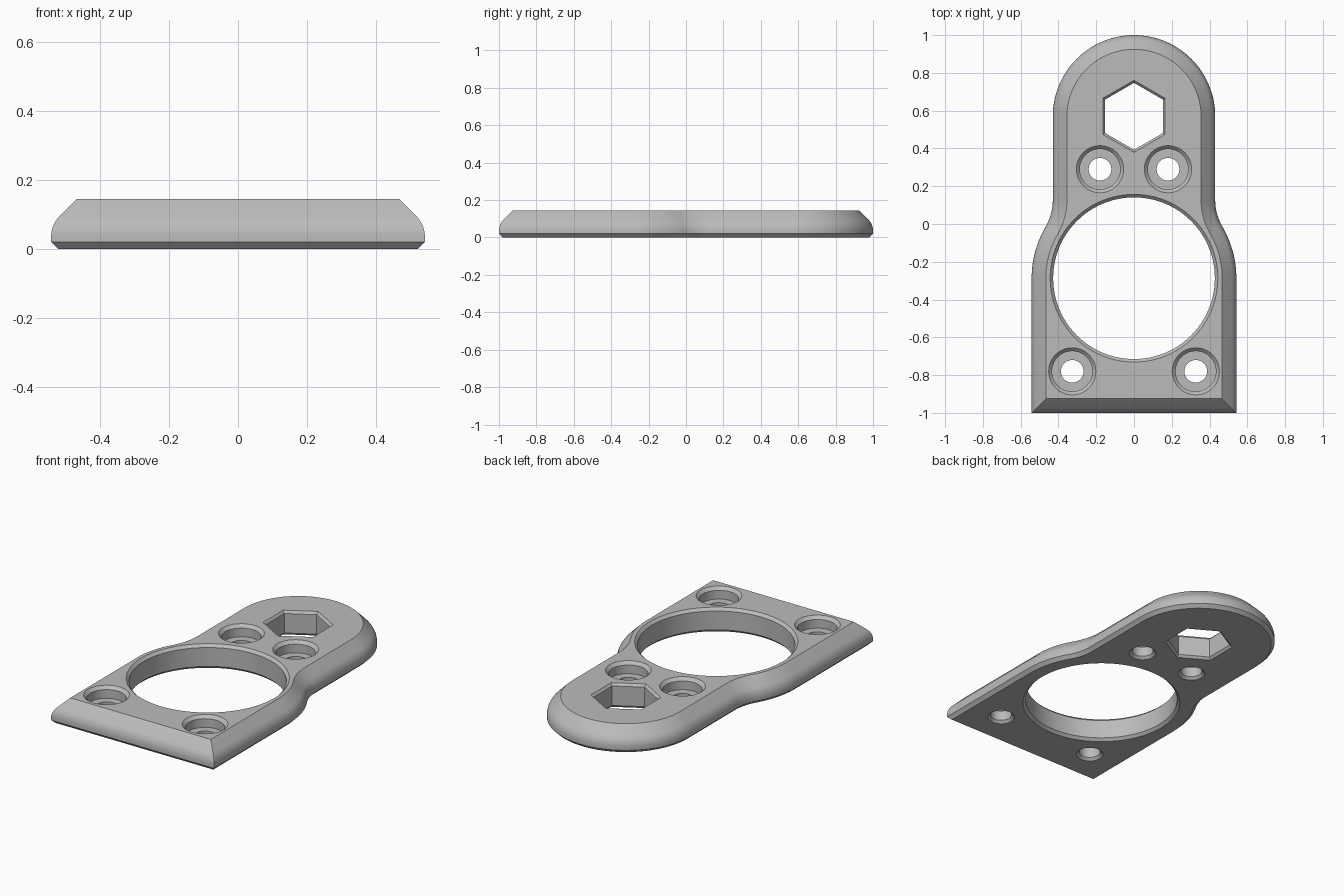
import bpy
import bmesh
from math import sin, cos, pi, atan2, radians, sqrt

if "Cube" in bpy.data.objects:
    bpy.data.objects.remove(bpy.data.objects["Cube"], do_unlink=True)

HEIGHT = 0.145
WIDE, NARROW, FILLET = 0.542, 0.43, 0.28   # half widths and waist fillet radius
RING_Y, HEAD_Y = -0.287, 0.57              # centres of the big hole and rounded head
EXTRA = 0.01                               # cutter overshoot beyond the plate


def arc(cx, cy, r, a0, a1, steps):
    return [(cx + r * cos(a0 + (a1 - a0) * i / steps),
             cy + r * sin(a0 + (a1 - a0) * i / steps)) for i in range(steps + 1)]


def outline(inset):
    """Plate outline moved inwards by inset."""
    rise = sqrt((WIDE + FILLET) ** 2 - (NARROW + FILLET) ** 2)
    a = atan2(rise, NARROW + FILLET)
    right = [(WIDE - inset, -1 + inset)]
    right += arc(0, RING_Y, WIDE - inset, 0, a, 14)
    right += arc(NARROW + FILLET, RING_Y + rise, FILLET + inset, pi + a, pi, 14)[1:]
    right += arc(0, HEAD_Y, NARROW - inset, 0, pi / 2, 28)
    left = [(-x, y) for x, y in reversed(right[:-1])]
    return right + left


def loft(bm, rings):
    """Join equal rings of 3D points into a closed solid."""
    loops = [[bm.verts.new(p) for p in ring] for ring in rings]
    n = len(loops[0])
    for low, high in zip(loops, loops[1:]):
        for i in range(n):
            j = (i + 1) % n
            bm.faces.new((low[i], low[j], high[j], high[i]))
    bm.faces.new(list(reversed(loops[0])))
    bm.faces.new(loops[-1])


def make_object(name, bm):
    bmesh.ops.recalc_face_normals(bm, faces=bm.faces)
    mesh = bpy.data.meshes.new(name)
    bm.to_mesh(mesh)
    bm.free()
    obj = bpy.data.objects.new(name, mesh)
    bpy.context.collection.objects.link(obj)
    return obj


# Plate body: chamfered foot, rounded shoulder, sloped top edge
bm = bmesh.new()
profile = [(0.02, 0), (0, 0.02), (0, 0.035)]
for i in range(1, 8):
    t = radians(45) * i / 7
    profile.append((0.085 * (1 - cos(t)), 0.035 + 0.085 * sin(t)))
profile.append((0.075, HEIGHT))
loft(bm, [[(x, y, z) for x, y in outline(d)] for d, z in profile])
plate = make_object("mounting_plate", bm)

# Cutter for every opening, as stacked rings of radius and height
bm = bmesh.new()


def opening(x, y, sides, layers):
    loft(bm, [[(x + r * sin(2 * pi * i / sides), y + r * cos(2 * pi * i / sides), z)
               for i in range(sides)] for r, z in layers])


def chamfered(radius, c):
    return [(radius + c + EXTRA, -EXTRA), (radius, c), (radius, HEIGHT - c),
            (radius + c + EXTRA, HEIGHT + EXTRA)]


opening(0, RING_Y, 96, chamfered(0.428, 0.016))
opening(0, HEAD_Y, 6, chamfered(0.177, 0.014))
screw = [(0.075 + EXTRA, -EXTRA), (0.06, 0.015), (0.06, 0.075), (0.107, 0.075),
         (0.107, HEIGHT - 0.018), (0.125 + EXTRA, HEIGHT + EXTRA)]
for side in (-1, 1):
    opening(side * 0.18, 0.29, 40, screw)
    opening(side * 0.327, -0.78, 40, screw)
cutter = make_object("hole_cutter", bm)
cutter.hide_render = True

# Cut the openings and drop the cutter
bpy.ops.object.select_all(action="DESELECT")
plate.select_set(True)
bpy.context.view_layer.objects.active = plate
cut = plate.modifiers.new("holes", "BOOLEAN")
cut.operation = "DIFFERENCE"
cut.solver = "EXACT"
cut.object = cutter
bpy.ops.object.modifier_apply(modifier=cut.name)
bpy.data.objects.remove(cutter, do_unlink=True)

# Single grey finish
grey = bpy.data.materials.new("plain_grey")
grey.use_nodes = True
colour = (0.5, 0.5, 0.5, 1)
grey.diffuse_color = colour
grey.node_tree.nodes["Principled BSDF"].inputs["Base Color"].default_value = colour
plate.data.materials.clear()
plate.data.materials.append(grey)
bpy.ops.object.shade_smooth_by_angle(angle=radians(30))
